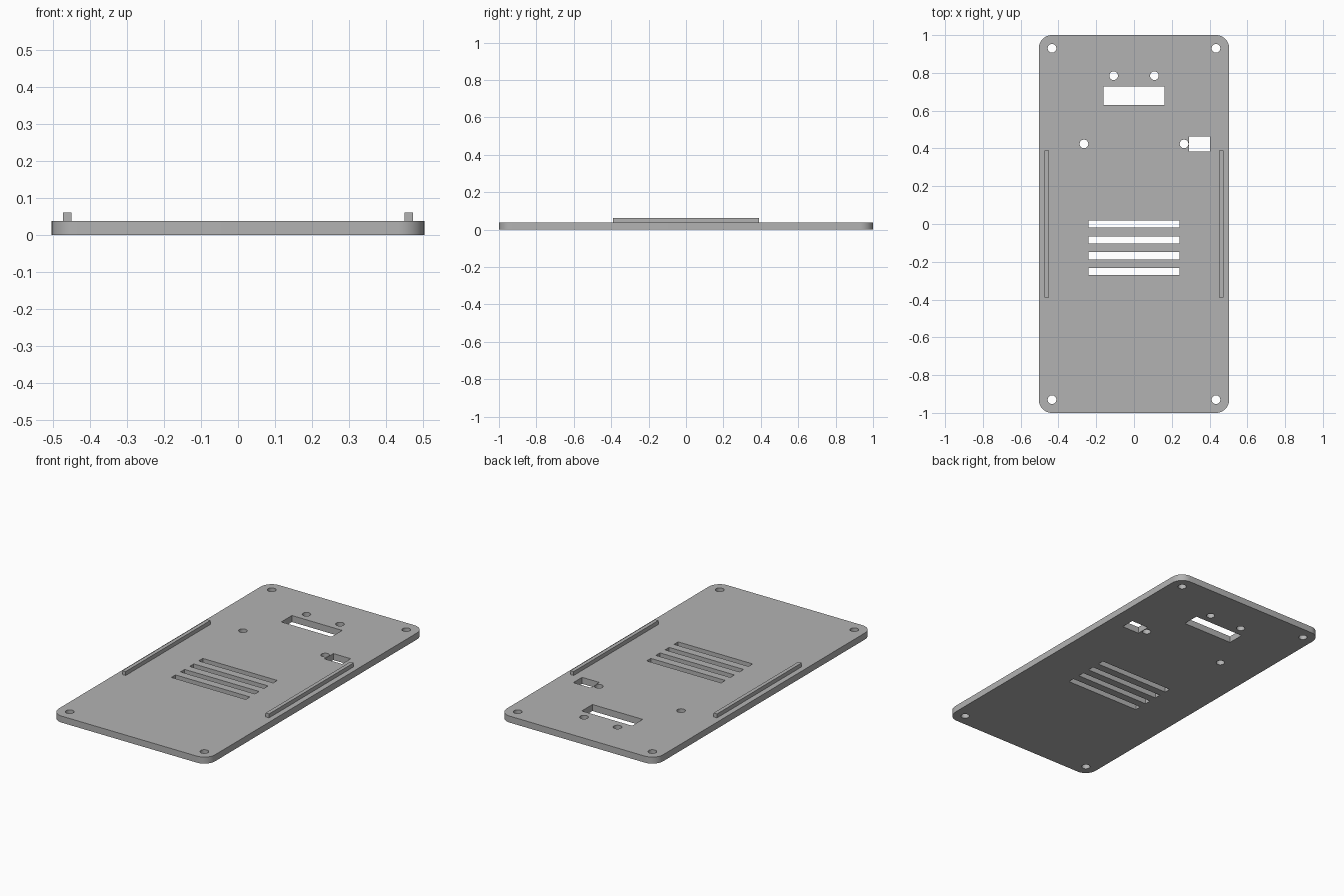
import bpy, bmesh
from math import sin, cos, pi, radians

if "Cube" in bpy.data.objects:
    bpy.data.objects.remove(bpy.data.objects["Cube"])

HALF_W, HALF_L, THICK, CORNER = 0.504, 1.0, 0.038, 0.07
RAIL_TOP, RAIL_X, RAIL_W, RAIL_L = 0.061, 0.462, 0.022, 0.78

grey = bpy.data.materials.new("plain grey")
grey.use_nodes = True
colour = (0.45, 0.45, 0.45, 1)
grey.diffuse_color = colour
grey.node_tree.nodes["Principled BSDF"].inputs["Base Color"].default_value = colour


def arc(x, y, r, start, sweep, steps):
    return [(x + r * cos(start + sweep * i / steps),
             y + r * sin(start + sweep * i / steps)) for i in range(steps + 1)]


def circle(x, y, r=0.023):
    return arc(x, y, r, 0, 2 * pi, 32)[:-1]


def rectangle(x0, x1, y0, y1):
    return [(x0, y0), (x1, y0), (x1, y1), (x0, y1)]


# Rounded outline of the panel
outline = []
for i, (sx, sy) in enumerate([(1, 1), (-1, 1), (-1, -1), (1, -1)]):
    outline += arc(sx * (HALF_W - CORNER), sy * (HALF_L - CORNER), CORNER, i * pi / 2, pi / 2, 12)

# Corner screw holes and mounting holes
holes = [circle(sx * 0.434, sy * 0.93) for sx in (-1, 1) for sy in (-1, 1)]
for sx in (-1, 1):
    holes += [circle(sx * 0.108, 0.785), circle(sx * 0.265, 0.424)]

# Rectangular windows and ventilation slots
holes += [rectangle(-0.162, 0.162, 0.63, 0.728), rectangle(0.29, 0.402, 0.383, 0.464)]
for i in range(4):
    y = -0.084 * i
    holes.append(rectangle(-0.24, 0.24, y - 0.019, y + 0.019))

# Panel: filled flat curve with holes, extruded and turned into a mesh
curve = bpy.data.curves.new("panel_outline", "CURVE")
curve.dimensions = "2D"
curve.fill_mode = "BOTH"
curve.extrude = THICK / 2
for loop in [outline] + holes:
    spline = curve.splines.new("POLY")
    spline.points.add(len(loop) - 1)
    for point, (x, y) in zip(spline.points, loop):
        point.co = (x, y, 0, 1)
    spline.use_cyclic_u = True
source = bpy.data.objects.new("panel_outline", curve)
bpy.context.collection.objects.link(source)
bpy.context.view_layer.update()
mesh = bpy.data.meshes.new_from_object(source.evaluated_get(bpy.context.evaluated_depsgraph_get()))
bpy.data.objects.remove(source)
bm = bmesh.new()
bm.from_mesh(mesh)
bmesh.ops.remove_doubles(bm, verts=bm.verts, dist=0.0001)
bmesh.ops.translate(bm, verts=bm.verts, vec=(0, 0, THICK / 2))
bmesh.ops.recalc_face_normals(bm, faces=bm.faces)
bm.to_mesh(mesh)
bm.free()
mesh.materials.clear()
mesh.materials.append(grey)
panel = bpy.data.objects.new("panel", mesh)
bpy.context.collection.objects.link(panel)
bpy.ops.object.select_all(action="DESELECT")
panel.select_set(True)
bpy.context.view_layer.objects.active = panel
bpy.ops.object.shade_smooth_by_angle(angle=radians(30))

# Raised rails along both long edges
for name, side in (("left_rail", 1), ("right_rail", -1)):
    bpy.ops.mesh.primitive_cube_add(size=1, location=(side * RAIL_X, 0, (THICK + RAIL_TOP) / 2))
    rail = bpy.context.object
    rail.name = name
    rail.scale = (RAIL_W, RAIL_L, RAIL_TOP - THICK)
    rail.data.materials.append(grey)
